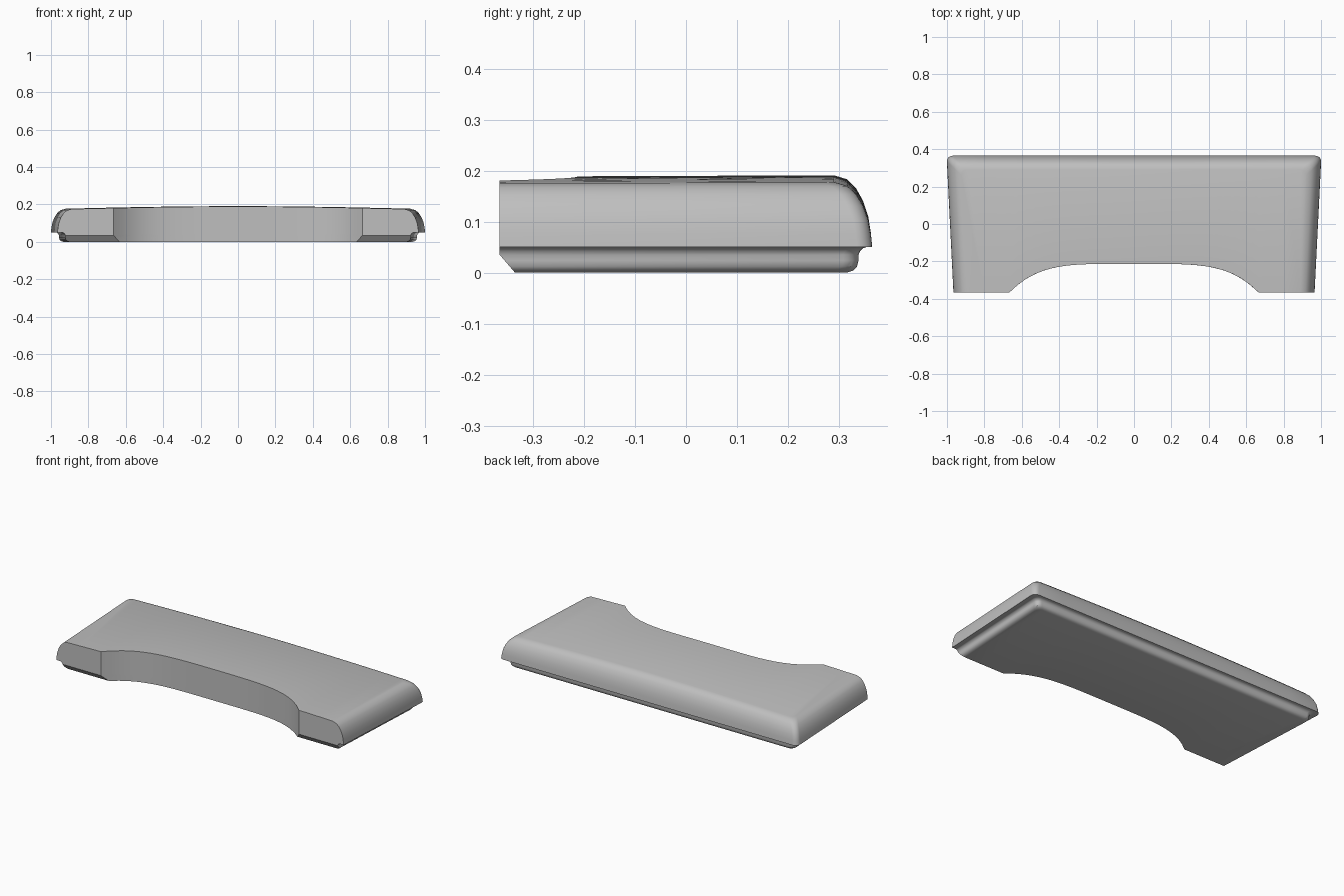
import bpy, bmesh, math

cube = bpy.data.objects.get("Cube")
if cube:
    bpy.data.objects.remove(cube, do_unlink=True)

FRONT, BACK = -0.365, 0.365
NOTCH_DEEP, NOTCH_HALF, POWER = -0.213, 0.665, 4.5
STEPS, ARC = 14, 6

# Edge profile from the underside to the top: (inset, height)
BASE = [(.05, 0), (.038, .004), (.03, .012), (.027, .024), (.027, .035),
        (.024, .042), (.018, .048), (.012, .05)]
SLAB = [(0, .05), (.003, .08), (.008, .11), (.018, .14),
        (.032, .165), (.049, .182), (.075, .19)]


def half_width(y):
    return 0.983 + 0.048 * y


def crowned(x, y, z):
    """Lower the upper slab gently towards its ends."""
    top = 0.191 - 0.016 * abs(x) ** 1.8 + 0.004 * (y - 0.3)
    return 0.05 + (z - 0.05) * (top - 0.05) / 0.14 if z > 0.05 else z


def ring(inset, z, extra):
    """Plan outline at one height: notched front, rounded back corners."""
    front_y = FRONT + max(0, 0.035 - z) * 0.86
    depth = NOTCH_DEEP - FRONT
    edge = NOTCH_HALF * ((NOTCH_DEEP - front_y) / depth) ** (1 / POWER)
    notch = [edge * i / STEPS for i in range(-STEPS, STEPS + 1)]
    corner = half_width(front_y) - inset - extra
    inner = [-0.8] + notch + [0.8]
    pts = [(-corner, front_y), (-0.8, front_y)]
    pts += [(x, NOTCH_DEEP - depth * abs(x / NOTCH_HALF) ** POWER) for x in notch]
    pts += [(0.8, front_y), (corner, front_y)]
    r, back_y = 0.03, BACK - inset
    cx, cy = half_width(back_y) - inset - extra - r, back_y - r
    arc = []
    for i in range(ARC):
        a = math.pi / 2 * i / (ARC - 1)
        arc.append((cx + r * math.cos(a), cy + r * math.sin(a)))
    pts += arc
    pts += [(x, back_y) for x in reversed(inner)]
    pts += [(-x, y) for x, y in reversed(arc)]
    return [(x, y, crowned(x, y, z)) for x, y in pts]


def cap(bm, verts, flip):
    """Close a ring with strips running from front to back."""
    n = 2 * STEPS + 5

    def mate(i):
        return n + ARC + n - 2 - i

    faces = [[i, i + 1, mate(i + 1), mate(i)] for i in range(1, n - 2)]
    faces.append([n - 2, n - 1] + list(range(n, n + ARC)) + [mate(n - 2)])
    faces.append([0, 1] + list(range(mate(1), len(verts))))
    for f in faces:
        bm.faces.new([verts[i] for i in (reversed(f) if flip else f)])


# Loft the whole body
bm = bmesh.new()
levels = [ring(d, z, 0.015) for d, z in BASE] + [ring(d, z, 0) for d, z in SLAB]
rings = [[bm.verts.new(p) for p in level] for level in levels]
for low, high in zip(rings, rings[1:]):
    for i in range(len(low)):
        j = (i + 1) % len(low)
        bm.faces.new((low[i], low[j], high[j], high[i]))
cap(bm, rings[0], True)
cap(bm, rings[-1], False)
bmesh.ops.recalc_face_normals(bm, faces=bm.faces)
mesh = bpy.data.meshes.new("notched_slab")
bm.to_mesh(mesh)
bm.free()
slab = bpy.data.objects.new("notched_slab", mesh)
bpy.context.collection.objects.link(slab)

# Plain grey finish
grey = bpy.data.materials.new("plain_grey")
grey.use_nodes = True
colour = (0.52, 0.52, 0.52, 1)
grey.diffuse_color = colour
grey.node_tree.nodes["Principled BSDF"].inputs["Base Color"].default_value = colour
mesh.materials.append(grey)

# Smooth curves, crisp edges
bpy.ops.object.select_all(action="DESELECT")
slab.select_set(True)
bpy.context.view_layer.objects.active = slab
bpy.ops.object.shade_smooth_by_angle(angle=math.radians(35))
